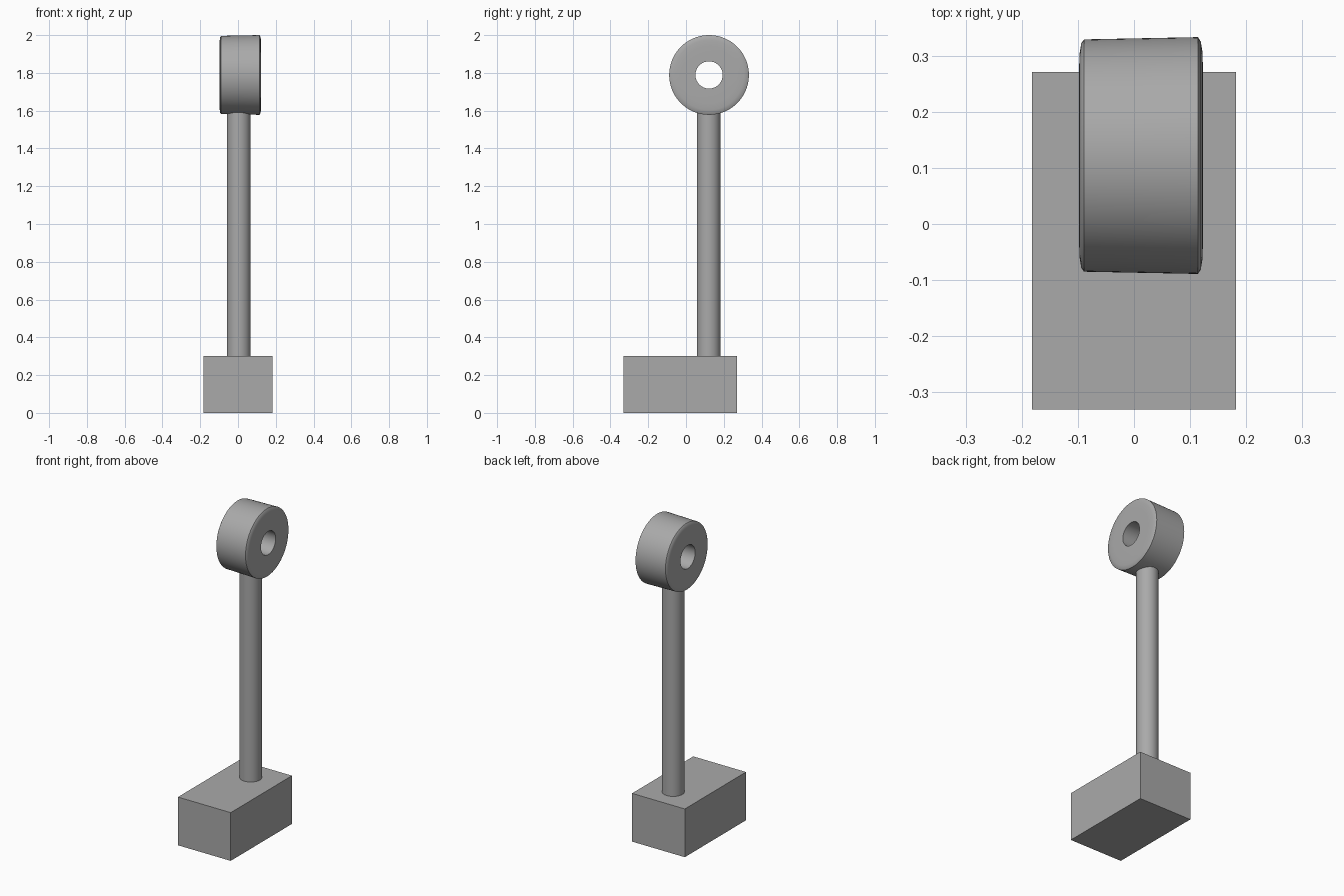
import bpy, math
from mathutils import Vector

cube = bpy.data.objects.get("Cube")
if cube:
    bpy.data.objects.remove(cube, do_unlink=True)

GREY = 0.4
grey = bpy.data.materials.new("plain grey")
grey.use_nodes = True
grey.diffuse_color = (GREY, GREY, GREY, 1)
grey.node_tree.nodes["Principled BSDF"].inputs["Base Color"].default_value = (GREY, GREY, GREY, 1)


def finish(obj, name, smooth=False):
    obj.name = name
    obj.data.materials.append(grey)
    if smooth:
        bpy.ops.object.select_all(action='DESELECT')
        obj.select_set(True)
        bpy.context.view_layer.objects.active = obj
        bpy.ops.object.shade_smooth_by_angle(angle=math.radians(35))
    return obj


def lathe_x(name, profile, centre, steps=96):
    """Revolve a closed (x, radius) profile around the x axis."""
    n = len(profile)
    verts, faces = [], []
    for s in range(steps):
        a = math.tau * s / steps
        verts += [Vector((x, r * math.cos(a), r * math.sin(a))) for x, r in profile]
        t = (s + 1) % steps
        for i in range(n):
            j = (i + 1) % n
            faces.append((s * n + i, s * n + j, t * n + j, t * n + i))
    mesh = bpy.data.meshes.new(name)
    mesh.from_pydata(verts, [], faces)
    obj = bpy.data.objects.new(name, mesh)
    obj.location = centre
    bpy.context.collection.objects.link(obj)
    return finish(obj, name, True)


# Base block
bpy.ops.mesh.primitive_cube_add(size=1, location=(0, -0.03, 0.15))
base = bpy.context.object
base.scale = (0.363, 0.602, 0.30)
finish(base, "base_block")

# Upright rod, sunk slightly into the base and the ring
bpy.ops.mesh.primitive_cylinder_add(vertices=64, radius=0.063, depth=1.36,
                                    location=(0.004, 0.12, 0.95))
finish(bpy.context.object, "upright_rod", True)

# Ring head: slightly tapered, with softened rims and a through hole
ring_profile = [(-0.098, 0.072), (-0.098, 0.150), (-0.097, 0.182), (-0.094, 0.200),
                (-0.089, 0.207), (0.114, 0.211), (0.119, 0.203), (0.122, 0.185),
                (0.123, 0.150), (0.123, 0.072)]
lathe_x("ring_head", ring_profile[::-1], (0, 0.122, 1.789))
